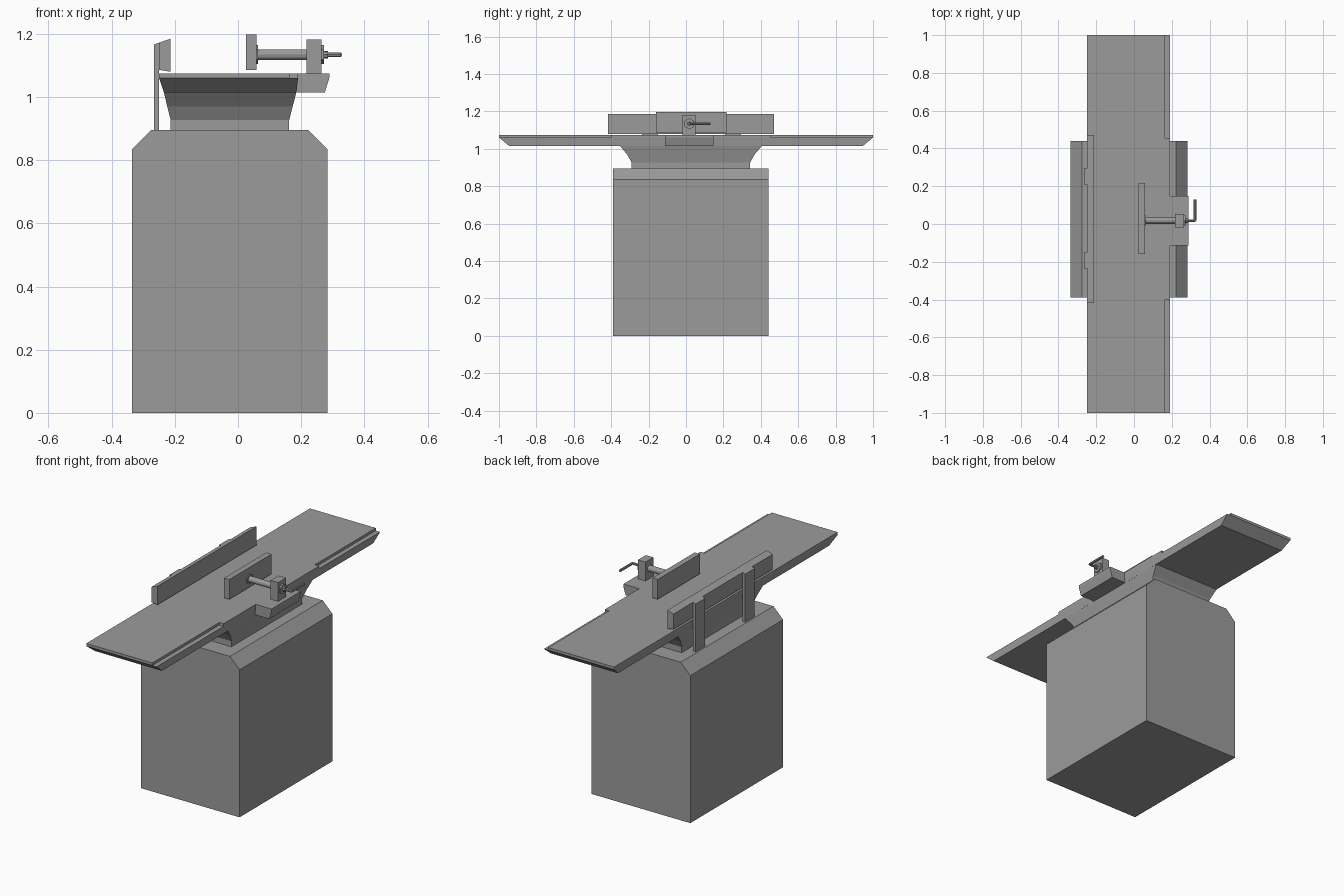
import bpy
import bmesh
import math
from mathutils import Vector

cube = bpy.data.objects.get("Cube")
if cube:
    bpy.data.objects.remove(cube, do_unlink=True)

grey = bpy.data.materials.new("machine grey")
grey.use_nodes = True
grey.diffuse_color = (0.33, 0.33, 0.33, 1)
grey.node_tree.nodes["Principled BSDF"].inputs["Base Color"].default_value = grey.diffuse_color


def finish(name, bm):
    bmesh.ops.recalc_face_normals(bm, faces=bm.faces)
    mesh = bpy.data.meshes.new(name)
    bm.to_mesh(mesh)
    bm.free()
    mesh.materials.append(grey)
    obj = bpy.data.objects.new(name, mesh)
    bpy.context.collection.objects.link(obj)
    return obj


def loft(name, levels):
    """Stack rectangles given as (z, x0, x1, y0, y1)."""
    bm = bmesh.new()
    rings = [[bm.verts.new((x, y, z)) for x, y in ((x0, y0), (x1, y0), (x1, y1), (x0, y1))]
             for z, x0, x1, y0, y1 in levels]
    for low, high in zip(rings, rings[1:]):
        for i in range(4):
            j = (i + 1) % 4
            bm.faces.new((low[i], low[j], high[j], high[i]))
    bm.faces.new(rings[0][::-1])
    bm.faces.new(rings[-1])
    return finish(name, bm)


def box(name, x0, x1, y0, y1, z0, z1):
    return loft(name, [(z0, x0, x1, y0, y1), (z1, x0, x1, y0, y1)])


def prism(name, outline, move):
    """Extrude a closed 3D outline along a vector."""
    bm = bmesh.new()
    face = bm.faces.new([bm.verts.new(p) for p in outline])
    geom = bmesh.ops.extrude_face_region(bm, geom=[face], use_keep_orig=True)["geom"]
    bmesh.ops.translate(bm, vec=move, verts=[g for g in geom if isinstance(g, bmesh.types.BMVert)])
    return finish(name, bm)


def side_prism(name, profile, y0, y1):
    """Extrude an x/z profile from y0 to y1."""
    return prism(name, [(x, y0, z) for x, z in profile], (0, y1 - y0, 0))


def rod(name, start, end, radius, sides):
    start, end = Vector(start), Vector(end)
    bm = bmesh.new()
    bmesh.ops.create_cone(bm, cap_ends=True, segments=sides, radius1=radius, radius2=radius,
                          depth=(end - start).length)
    turn = (end - start).to_track_quat('Z', 'Y').to_matrix()
    bmesh.ops.rotate(bm, matrix=turn, verts=bm.verts)
    bmesh.ops.translate(bm, vec=(start + end) / 2, verts=bm.verts)
    return finish(name, bm)


# Cabinet with sloped shoulders
side_prism("cabinet", [(-0.335, 0), (0.283, 0), (0.283, 0.835), (0.223, 0.895),
                       (-0.275, 0.895), (-0.335, 0.835)], -0.39, 0.44)

# Flared neck carrying the tables
loft("neck", [(0.895, -0.213, 0.162, -0.291, 0.343),
              (0.927, -0.213, 0.162, -0.291, 0.343),
              (0.97, -0.224, 0.173, -0.315, 0.367),
              (1.016, -0.235, 0.185, -0.354, 0.406)])

# Long table: tapered underside and a top plate with rabbet ledges
loft("table_base", [(1.015, -0.235, 0.185, -0.945, 0.945),
                    (1.06, -0.25, 0.19, -1, 1)])
top_outline = [(-0.25, -1), (0.163, -1), (0.163, -0.4), (0.19, -0.4),
               (0.19, 0.455), (0.163, 0.455), (0.163, 1), (-0.25, 1)]
prism("table_top", [(x, y, 1.06) for x, y in top_outline], (0, 0, 0.015))

# Side bracket for the guard
side_prism("guard_bracket", [(0.18, 1.015), (0.275, 1.015), (0.289, 1.06),
                             (0.289, 1.075), (0.18, 1.075)], -0.113, 0.147)

# Rear fence and its two upright supports
side_prism("fence", [(-0.213, 1.08), (-0.213, 1.185), (-0.25, 1.172), (-0.25, 1.086)],
           -0.417, 0.47)
for name, y0, y1 in (("front_fence_support", -0.235, -0.15),
                     ("rear_fence_support", 0.208, 0.293)):
    side_prism(name, [(-0.25, 0.895), (-0.25, 1.172), (-0.266, 1.166), (-0.266, 0.895)], y0, y1)

# Guard plate, its slide rod and clamp post
box("guard_plate", 0.025, 0.058, -0.16, 0.217, 1.086, 1.198)
box("clamp_post", 0.217, 0.264, -0.018, 0.052, 1.075, 1.182)
AXIS_Y, AXIS_Z = 0.018, 1.134


def on_axis(x):
    return (x, AXIS_Y, AXIS_Z)


rod("slide_rod", on_axis(0.058), on_axis(0.24), 0.017, 12)
rod("plate_collar", on_axis(0.057), on_axis(0.063), 0.03, 6)
rod("clamp_nut", on_axis(0.262), on_axis(0.273), 0.03, 6)

# Clamp handle, bent round to the rear
rod("handle_hub", on_axis(0.27), on_axis(0.285), 0.012, 8)
rod("handle_shaft", on_axis(0.28), on_axis(0.326), 0.007, 8)
rod("handle_grip", on_axis(0.323), (0.323, 0.13, AXIS_Z), 0.007, 8)
